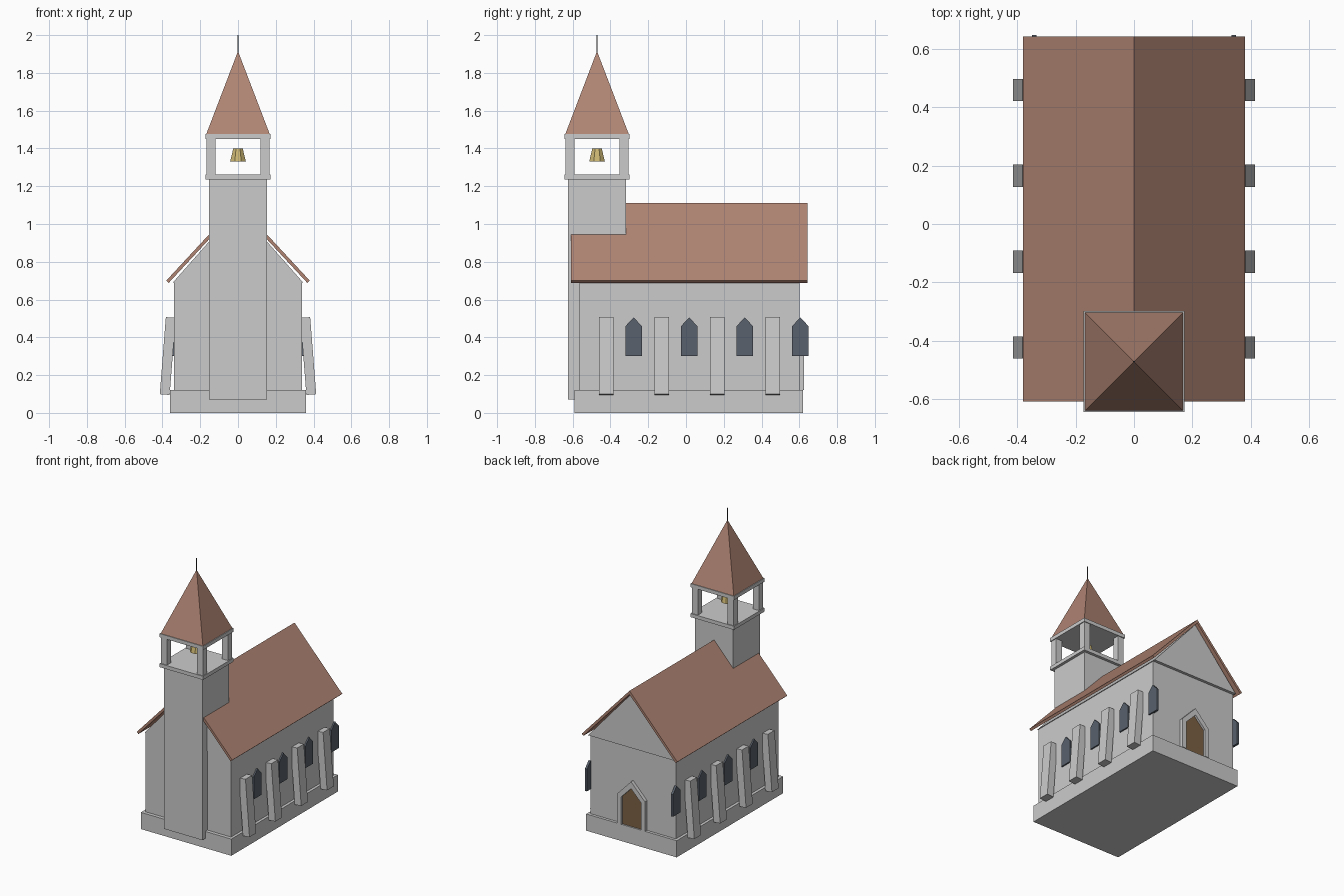
import bpy, bmesh, math
from mathutils import Matrix

if "Cube" in bpy.data.objects:
    bpy.data.objects.remove(bpy.data.objects["Cube"])


def material(name, rgb):
    m = bpy.data.materials.new(name)
    m.diffuse_color = (*rgb, 1)
    m.use_nodes = True
    m.node_tree.nodes["Principled BSDF"].inputs["Base Color"].default_value = m.diffuse_color
    return m


TILE = material("roof_tile", (0.43, 0.23, 0.17))
GLASS = material("dark_glass", (0.10, 0.12, 0.15))
WOOD = material("door_wood", (0.20, 0.12, 0.06))
BRASS = material("bell_brass", (0.60, 0.47, 0.17))
IRON = material("iron", (0.08, 0.08, 0.08))


def finish(bm, name, mat=None):
    bmesh.ops.recalc_face_normals(bm, faces=bm.faces)
    me = bpy.data.meshes.new(name)
    bm.to_mesh(me)
    bm.free()
    ob = bpy.data.objects.new(name, me)
    bpy.context.collection.objects.link(ob)
    if mat:
        me.materials.append(mat)
    return ob


def box(name, x0, x1, y0, y1, z0, z1, mat=None):
    bm = bmesh.new()
    bmesh.ops.create_cube(bm, size=1)
    bmesh.ops.scale(bm, vec=(x1 - x0, y1 - y0, z1 - z0), verts=bm.verts)
    bmesh.ops.translate(bm, vec=((x0 + x1) / 2, (y0 + y1) / 2, (z0 + z1) / 2), verts=bm.verts)
    return finish(bm, name, mat)


def prism(name, profile, axis, a, b, mat=None):
    """Extrude a profile from a to b: (x, z) along y, or (y, z) along x."""
    bm = bmesh.new()
    place = (lambda u, w, t: (u, t, w)) if axis == "y" else (lambda u, w, t: (t, u, w))
    face = bm.faces.new([bm.verts.new(place(u, w, a)) for u, w in profile])
    ext = bmesh.ops.extrude_face_region(bm, geom=[face])
    verts = [g for g in ext["geom"] if isinstance(g, bmesh.types.BMVert)]
    bmesh.ops.translate(bm, vec=place(0, 0, b - a), verts=verts)
    return finish(bm, name, mat)


def cone(name, sides, r1, r2, z0, z1, turn, mat):
    bm = bmesh.new()
    bmesh.ops.create_cone(bm, cap_ends=True, segments=sides, radius1=r1, radius2=r2, depth=z1 - z0)
    bmesh.ops.rotate(bm, cent=(0, 0, 0), matrix=Matrix.Rotation(turn, 3, "Z"), verts=bm.verts)
    bmesh.ops.translate(bm, vec=(0, TY, (z0 + z1) / 2), verts=bm.verts)
    return finish(bm, name, mat)


def arch(c, half, z0, shoulder, apex):
    return [(c - half, z0), (c + half, z0), (c + half, shoulder), (c, apex), (c - half, shoulder)]


# Nave: plinth, walls, gable and pitched roof
box("plinth", -0.36, 0.36, -0.59, 0.62, 0, 0.12)
box("nave_walls", -0.34, 0.34, -0.565, 0.60, 0.12, 0.69)
prism("gable", [(-0.345, 0.69), (0.345, 0.69), (0, 1.08)], "y", -0.57, 0.62)
prism("roof", [(0, 1.11), (0.38, 0.70), (0.367, 0.688), (0, 1.084), (-0.367, 0.688), (-0.38, 0.70)],
      "y", -0.608, 0.642, TILE)

# Leaning buttresses and pointed windows on both sides
for side, s in (("right", 1), ("left", -1)):
    for i in range(4):
        y = -0.423 + 0.294 * i
        lean = [(s * 0.362, 0.095), (s * 0.414, 0.099), (s * 0.382, 0.507), (s * 0.33, 0.503)]
        prism(f"buttress_{side}_{i + 1}", lean, "y", y - 0.038, y + 0.038)
        prism(f"window_{side}_{i + 1}", arch(y + 0.146, 0.043, 0.30, 0.46, 0.505),
              "x", s * 0.334, s * 0.35, GLASS)

# Back door with a pointed surround
outer, inner = arch(0, 0.11, 0.12, 0.335, 0.45), arch(0, 0.078, 0.12, 0.32, 0.40)
prism("door_frame", [outer[0]] + outer[:0:-1] + inner[1:] + [inner[0]], "y", 0.59, 0.625)
prism("door", inner, "y", 0.59, 0.61, WOOD)

# Tower shaft
TY = -0.471
box("tower", -0.153, 0.153, TY - 0.153, TY + 0.153, 0.07, 1.24)

# Open belfry: two slabs, four posts and a bell
for name, z in (("belfry_floor", 1.235), ("belfry_ceiling", 1.45)):
    box(name, -0.173, 0.173, TY - 0.173, TY + 0.173, z, z + 0.026)
for i, (sx, sy) in enumerate([(-1, -1), (1, -1), (1, 1), (-1, 1)]):
    x, y = sx * 0.143, TY + sy * 0.143
    box(f"belfry_post_{i + 1}", x - 0.024, x + 0.024, y - 0.024, y + 0.024, 1.255, 1.455)
cone("bell", 8, 0.045, 0.027, 1.33, 1.40, math.pi / 8, BRASS)

# Spire and finial
cone("spire", 4, 0.168 * math.sqrt(2), 0, 1.476, 1.915, math.pi / 4, TILE)
cone("finial", 6, 0.003, 0.003, 1.90, 2.0, 0, IRON)
